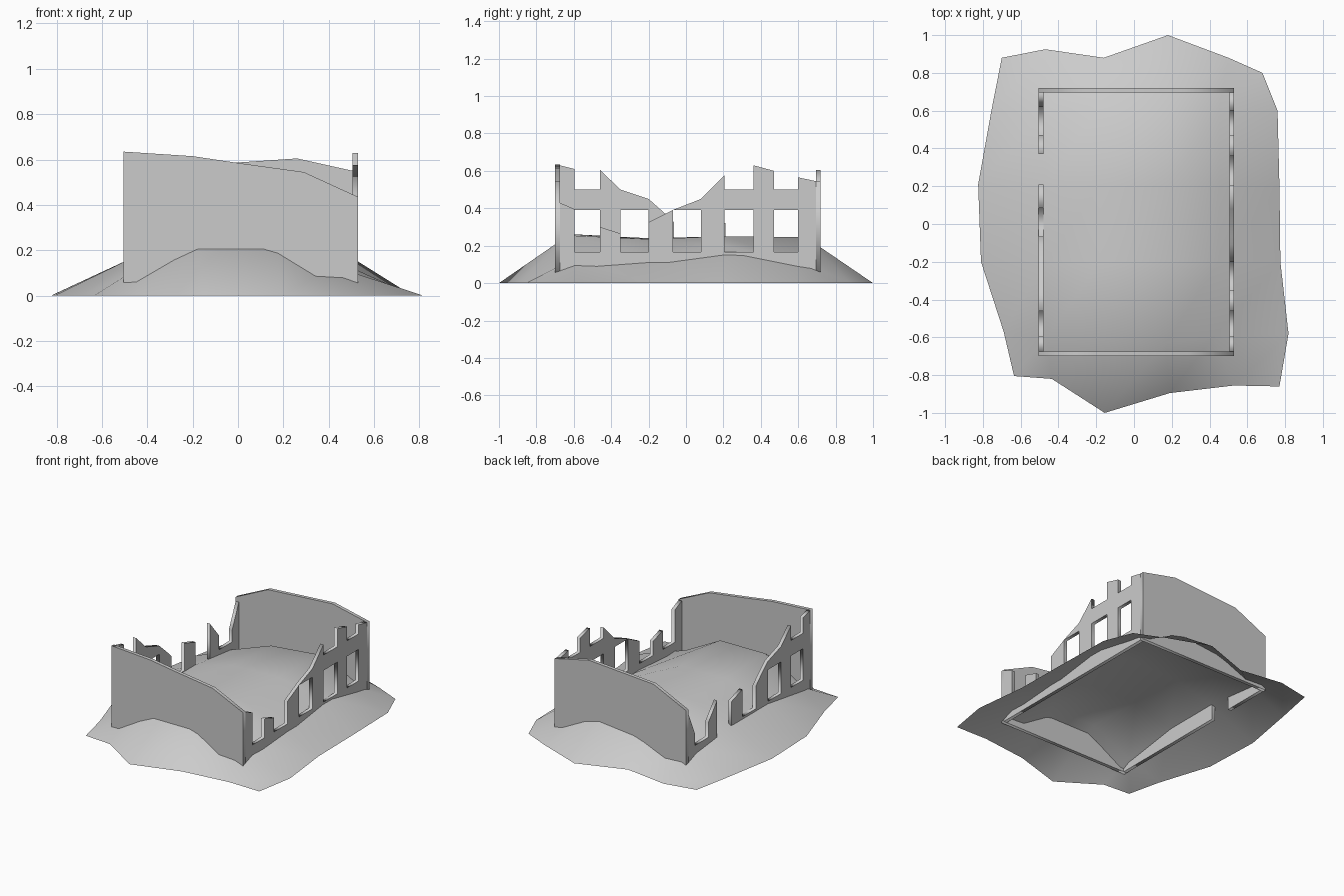
import bpy
from mathutils import Matrix

if "Cube" in bpy.data.objects:
    bpy.data.objects.remove(bpy.data.objects["Cube"])

BASE, SILL, LINTEL = 0.05, 0.165, 0.39
T = 0.025                                   # wall thickness
X0, X1, Y0, Y1 = -0.505, 0.53, -0.70, 0.72  # outer footprint


def rect(u0, u1, v0, v1):
    return [(u0, v0), (u1, v0), (u1, v1), (u0, v1)]


def wall(name, outlines, matrix):
    """Extrude filled (u, v) outlines; nested outlines become window holes."""
    cu = bpy.data.curves.new(name + "_profile", 'CURVE')
    cu.dimensions = '2D'
    cu.fill_mode = 'BOTH'
    cu.extrude = T / 2
    for pts in outlines:
        s = cu.splines.new('POLY')
        s.points.add(len(pts) - 1)
        for p, (u, v) in zip(s.points, pts):
            p.co = (u, v, 0, 1)
        s.use_cyclic_u = True
    tmp = bpy.data.objects.new(name + "_tmp", cu)
    bpy.context.collection.objects.link(tmp)
    dg = bpy.context.evaluated_depsgraph_get()
    me = bpy.data.meshes.new_from_object(tmp.evaluated_get(dg))
    bpy.data.objects.remove(tmp)
    me.transform(matrix)
    me.name = name
    ob = bpy.data.objects.new(name, me)
    bpy.context.collection.objects.link(ob)
    return ob


def along_x(y):   # u -> x, v -> z
    return Matrix(((1, 0, 0, 0), (0, 0, -1, y), (0, 1, 0, 0), (0, 0, 0, 1)))


def along_y(x):   # u -> y, v -> z
    return Matrix(((0, 0, 1, x), (1, 0, 0, 0), (0, 1, 0, 0), (0, 0, 0, 1)))


# Solid end walls with eroded tops
wall("front_wall", [[(X0, BASE), (X1, BASE), (X1, 0.435), (0.29, 0.545),
                     (0, 0.585), (-0.2, 0.615), (X0, 0.635)]],
     along_x(Y0 + T / 2))
wall("back_wall", [[(X0, BASE), (X1, BASE), (X1, 0.545), (0.26, 0.605),
                    (-0.25, 0.57), (X0, 0.45)]],
     along_x(Y1 - T / 2))

a, b = Y0 + T, Y1 - T   # side walls fit between the end walls

# Right wall: broken openings at the front, whole windows at the back
wall("right_wall", [
    [(a, BASE), (b, BASE), (b, 0.545), (0.6, 0.565), (0.6, 0.5), (0.47, 0.5),
     (0.47, 0.60), (0.36, 0.63), (0.36, 0.5), (0.205, 0.5), (0.205, 0.575),
     (0.08, 0.45), (-0.065, 0.393), (-0.11, 0.37), (-0.2, 0.325),
     (-0.2, SILL), (-0.35, SILL), (-0.35, 0.265), (-0.46, 0.30),
     (-0.46, SILL), (-0.595, SILL), (-0.595, 0.395), (a, 0.43)],
    rect(-0.07, 0.08, SILL, LINTEL),
    rect(0.205, 0.36, SILL, LINTEL),
    rect(0.47, 0.6, SILL, LINTEL)], along_y(X1 - T / 2))

# Left wall: split in two by the doorway
wall("left_wall_front", [
    [(a, BASE), (0.21, BASE), (0.21, 0.32), (0.085, 0.36), (0.085, SILL),
     (-0.065, SILL), (-0.065, 0.325), (-0.11, 0.37), (-0.2, 0.45),
     (-0.35, 0.5), (-0.46, 0.605), (-0.46, 0.5), (-0.595, 0.5),
     (-0.595, 0.61), (a, 0.63)],
    rect(-0.595, -0.46, SILL, LINTEL),
    rect(-0.35, -0.2, SILL, LINTEL)], along_y(X0 + T / 2))
wall("left_wall_back", [
    [(0.37, BASE), (b, BASE), (b, 0.42), (0.62, 0.25), (0.62, SILL),
     (0.47, SILL), (0.47, 0.27), (0.37, 0.39)]], along_y(X0 + T / 2))

# Mound: coarse 6 x 6 terrain sheet, hollow underneath
rows = [
    [(-.635, -.805, 0), (-.435, -.82, 0), (-.155, -1, 0), (.19, -.895, 0), (.53, -.855, 0), (.77, -.86, 0)],
    [(-.69, -.57, 0), (-.46, -.6, .11), (-.18, -.62, .262), (.17, -.63, .255), (.42, -.6, .13), (.818, -.58, 0)],
    [(-.81, -.2, 0), (-.47, -.2, .165), (-.18, -.2, .24), (.18, -.2, .235), (.45, -.2, .146), (.775, -.2, 0)],
    [(-.825, .21, 0), (-.47, .2, .165), (-.18, .2, .24), (.18, .2, .25), (.45, .2, .20), (.77, .2, 0)],
    [(-.755, .6, 0), (-.47, .6, .12), (-.18, .63, .215), (.18, .64, .245), (.45, .6, .12), (.76, .6, 0)],
    [(-.70, .88, 0), (-.47, .925, 0), (-.16, .88, 0), (.18, 1, 0), (.5, .88, 0), (.68, .80, 0)],
]
faces = [(r * 6 + c, r * 6 + c + 1, r * 6 + c + 7, r * 6 + c + 6)
         for r in range(5) for c in range(5)]
me = bpy.data.meshes.new("mound")
me.from_pydata([p for row in rows for p in row], [], faces)
for p in me.polygons:
    p.use_smooth = True
bpy.context.collection.objects.link(bpy.data.objects.new("mound", me))
